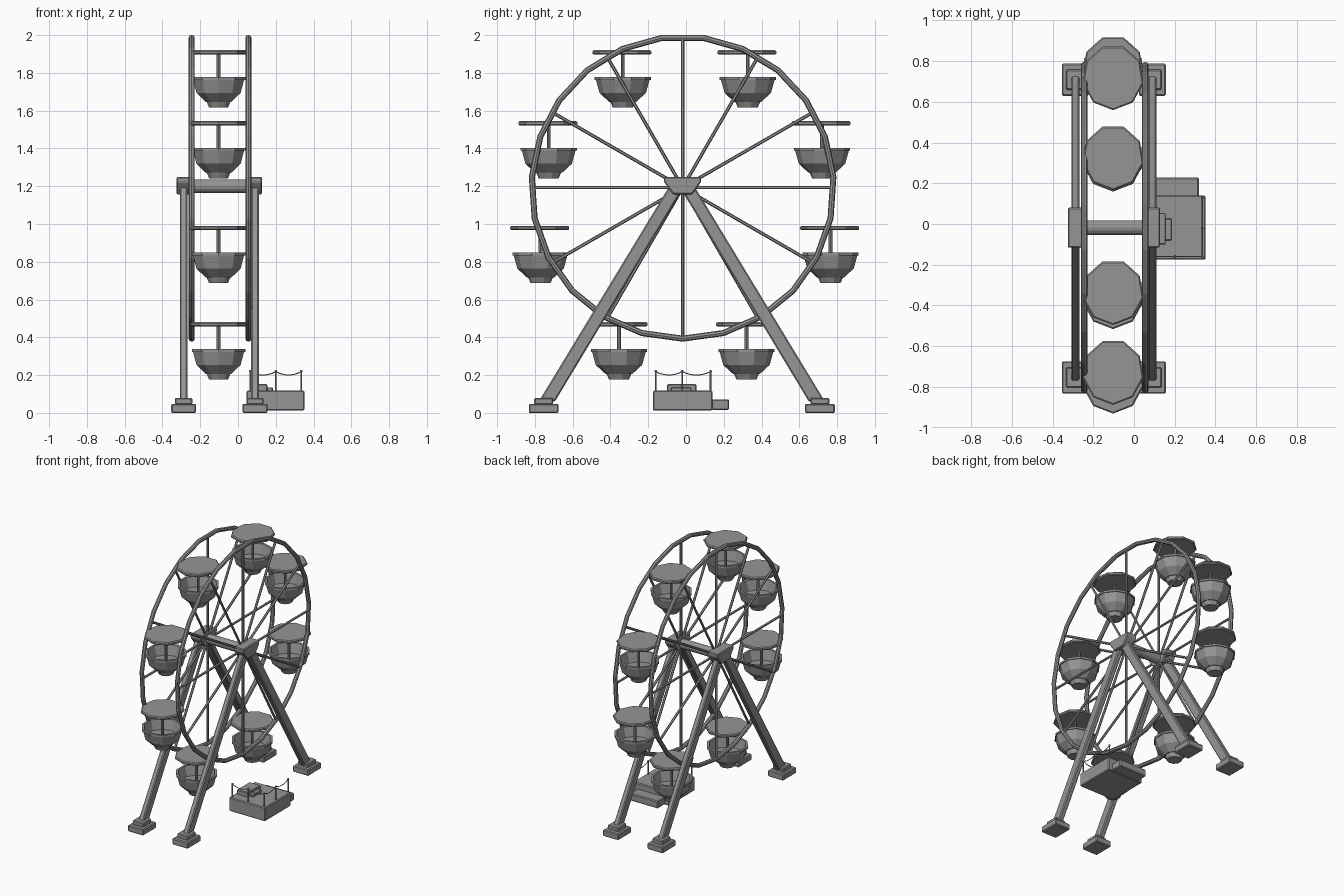
import bpy, bmesh, math
from mathutils import Vector, Matrix

if "Cube" in bpy.data.objects:
    bpy.data.objects.remove(bpy.data.objects["Cube"], do_unlink=True)

grey = bpy.data.materials.new("plain_grey")
grey.use_nodes = True
grey.diffuse_color = (0.3, 0.3, 0.3, 1)
grey.node_tree.nodes["Principled BSDF"].inputs["Base Color"].default_value = (0.3, 0.3, 0.3, 1)

WHEEL_Y, WHEEL_Z = -0.018, 1.193
RING_X = (-0.245, 0.055)      # two wheel rims
LEG_X = (-0.288, 0.09)        # two support frames
SIDES = ("right", "left")


def finish(name, bm, bevel=0):
    bmesh.ops.recalc_face_normals(bm, faces=bm.faces)
    mesh = bpy.data.meshes.new(name)
    bm.to_mesh(mesh)
    bm.free()
    mesh.materials.append(grey)
    obj = bpy.data.objects.new(name, mesh)
    bpy.context.collection.objects.link(obj)
    if bevel:
        mod = obj.modifiers.new("edge_bevel", "BEVEL")
        mod.width = bevel
        mod.segments = 1
    return obj


def add_rod(bm, a, b, r, sides=8):
    a, b = Vector(a), Vector(b)
    d = b - a
    m = Matrix.Translation((a + b) / 2) @ d.to_track_quat("Z", "Y").to_matrix().to_4x4()
    bmesh.ops.create_cone(bm, cap_ends=True, segments=sides, radius1=r, radius2=r,
                          depth=d.length, matrix=m)


def box(name, lo, hi, bevel=0.006):
    lo, hi = Vector(lo), Vector(hi)
    bm = bmesh.new()
    m = Matrix.Translation((lo + hi) / 2) @ Matrix.Diagonal((*(hi - lo), 1))
    bmesh.ops.create_cube(bm, size=1, matrix=m)
    return finish(name, bm, bevel)


def prism_x(name, outline, x0, x1, bevel=0.006):
    """Extrude a (y, z) outline along x."""
    bm = bmesh.new()
    face = bm.faces.new([bm.verts.new((x0, y, z)) for y, z in outline])
    ext = bmesh.ops.extrude_face_region(bm, geom=[face])["geom"]
    verts = [v for v in ext if isinstance(v, bmesh.types.BMVert)]
    bmesh.ops.translate(bm, verts=verts, vec=(x1 - x0, 0, 0))
    return finish(name, bm, bevel)


def add_lathe(bm, profile, sides, centre, start=0.0, x_scale=1.0):
    """Spin a closed (radius, z) profile into faceted rings, capped at both ends."""
    rings = []
    for r, z in profile:
        angles = [start + math.tau * i / sides for i in range(sides)]
        rings.append([bm.verts.new((centre[0] + x_scale * r * math.cos(t),
                                    centre[1] + r * math.sin(t), centre[2] + z))
                      for t in angles])
    for a, b in zip(rings, rings[1:]):
        for i in range(sides):
            j = (i + 1) % sides
            bm.faces.new((a[i], a[j], b[j], b[i]))
    bm.faces.new(rings[0])
    bm.faces.new(rings[-1])


# Wheel rims and spokes
for side, x in zip(SIDES, RING_X):
    bpy.ops.mesh.primitive_torus_add(major_segments=23, minor_segments=8, major_radius=0.8,
                                     minor_radius=0.016, location=(x, WHEEL_Y, WHEEL_Z),
                                     rotation=(0, math.pi / 2, 0))
    rim = bpy.context.object
    rim.name = side + "_wheel_rim"
    rim.data.materials.append(grey)
    bm = bmesh.new()
    for i in range(12):
        t = math.tau * i / 12
        tip = (x, WHEEL_Y + 0.795 * math.sin(t), WHEEL_Z + 0.795 * math.cos(t))
        add_rod(bm, (x, WHEEL_Y, WHEEL_Z), tip, 0.009, 6)
    finish(side + "_spokes", bm)

# Axle
bm = bmesh.new()
add_rod(bm, (-0.3, WHEEL_Y, 1.2), (0.1, WHEEL_Y, 1.2), 0.036, 16)
finish("axle", bm)

# Support frames: hub block, two sloping legs, stepped feet
hub_half = [(0.05, 1.157), (0.098, 1.222), (0.098, 1.25)]
hub = [(WHEEL_Y + y, z) for y, z in hub_half] + [(WHEEL_Y - y, z) for y, z in reversed(hub_half)]
for side, x, hub_x in zip(SIDES, LEG_X, ((-0.325, -0.232), (0.042, 0.128))):
    prism_x(side + "_hub_block", hub, *hub_x)
    for end, s in (("front", -1), ("back", 1)):
        name = f"{side}_{end}_"
        leg = [(0.672, 0.06), (0.758, 0.06), (0.06, 1.21), (-0.02, 1.21)]
        prism_x(name + "leg", [(WHEEL_Y - 0.004 + s * y, z) for y, z in leg],
                x - 0.02, x + 0.02, 0.007)
        y = -0.0225 + s * 0.731
        box(name + "foot", (x - 0.066, y - 0.079, 0), (x + 0.066, y + 0.079, 0.048))
        box(name + "foot_step", (x - 0.046, y - 0.05, 0.045), (x + 0.046, y + 0.05, 0.08))

# Gondolas: hollow bowl, pole and flat canopy
bowl = [(0.053, -0.303), (0.066, -0.273), (0.072, -0.273), (0.123, -0.226), (0.142, -0.157),
        (0.149, -0.157), (0.149, -0.142), (0.132, -0.142), (0.11, -0.215)]
canopy = [(0.154, -0.023), (0.161, -0.017), (0.161, -0.006), (0.154, 0)]
gondolas = [(1.92, -0.335, 0.327), (1.545, -0.727, 0.72),
            (0.99, -0.77, 0.765), (0.48, -0.355, 0.32)]
number = 0
for z, *ys in gondolas:
    for y in ys:
        number += 1
        centre = (-0.103, y, z)
        bm = bmesh.new()
        add_lathe(bm, bowl, 10, centre, math.pi / 10)
        finish(f"gondola_bowl_{number}", bm)
        bm = bmesh.new()
        add_lathe(bm, canopy, 9, centre, -math.pi / 2, 0.94)
        finish(f"gondola_canopy_{number}", bm)
        bm = bmesh.new()
        add_rod(bm, (-0.103, y, z - 0.25), (-0.103, y, z - 0.01), 0.01)
        finish(f"gondola_pole_{number}", bm)

# Boarding platform with entry step and raised treads
box("platform", (0.045, -0.175, 0.012), (0.352, 0.14, 0.118))
box("entry_step", (0.08, 0.135, 0.015), (0.319, 0.228, 0.072))
box("boarding_tread", (0.06, -0.08, 0.11), (0.185, 0.027, 0.135), 0.004)
box("upper_tread", (0.06, -0.1, 0.11), (0.155, 0.055, 0.152), 0.004)

# Rope fence along the front and outer edges
posts = [(0.065, -0.16), (0.2, -0.16), (0.335, -0.16), (0.335, -0.02), (0.335, 0.13)]
bm = bmesh.new()
for x, y in posts:
    add_rod(bm, (x, y, 0.11), (x, y, 0.22), 0.005, 6)
    bmesh.ops.create_icosphere(bm, subdivisions=1, radius=0.008,
                               matrix=Matrix.Translation((x, y, 0.22)))
finish("fence_posts", bm)
bm = bmesh.new()
for a, b in zip(posts, posts[1:]):
    pts = []
    for i in range(7):
        f = i / 6
        p = Vector(a).lerp(Vector(b), f)
        pts.append((p.x, p.y, 0.218 - 0.072 * f * (1 - f)))
    for p, q in zip(pts, pts[1:]):
        add_rod(bm, p, q, 0.003, 5)
finish("fence_ropes", bm)
